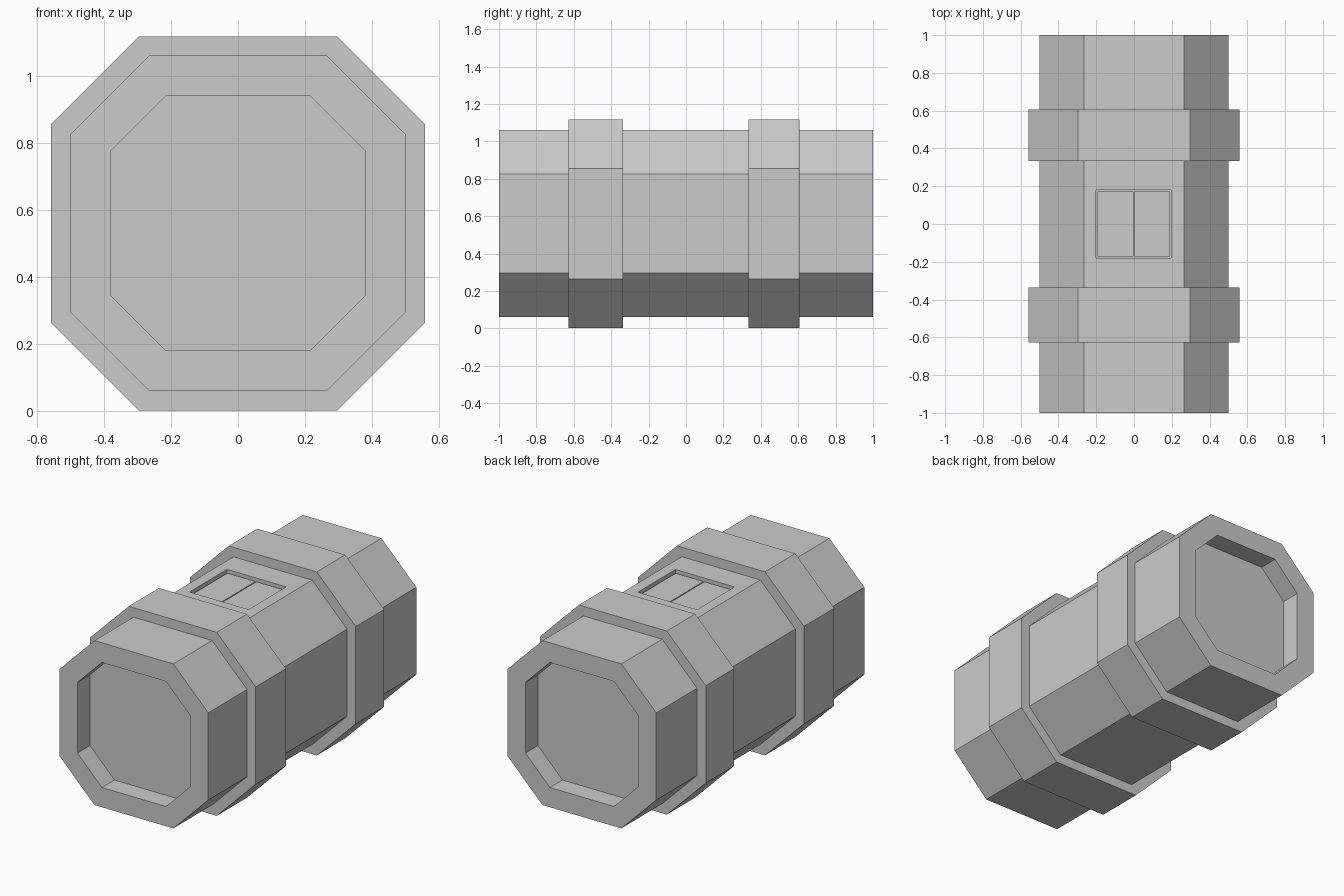
import bpy, bmesh

if "Cube" in bpy.data.objects:
    bpy.data.objects.remove(bpy.data.objects["Cube"])

CZ = 0.56  # height of the central axis


def octagon(half, corner, y):
    """Chamfered-square section: half width and half length of each flat side."""
    pts = [(half, -corner), (half, corner), (corner, half), (-corner, half),
           (-half, corner), (-half, -corner), (-corner, -half), (corner, -half)]
    return [(x, y, CZ + z) for x, z in pts]


def finish(name, bm):
    bmesh.ops.recalc_face_normals(bm, faces=bm.faces)
    mesh = bpy.data.meshes.new(name)
    bm.to_mesh(mesh)
    bm.free()
    obj = bpy.data.objects.new(name, mesh)
    bpy.context.collection.objects.link(obj)
    return obj


def loft(name, sections):
    bm = bmesh.new()
    rings = [[bm.verts.new(p) for p in octagon(*s)] for s in sections]
    for a, b in zip(rings, rings[1:]):
        for i in range(8):
            j = (i + 1) % 8
            bm.faces.new((a[i], a[j], b[j], b[i]))
    bm.faces.new(rings[0])
    bm.faces.new(rings[-1])
    return finish(name, bm)


def box(name, x0, x1, y0, y1, z0, z1):
    bm = bmesh.new()
    bmesh.ops.create_cube(bm, size=1)
    for v in bm.verts:
        v.co = (x1 if v.co.x > 0 else x0,
                y1 if v.co.y > 0 else y0,
                z1 if v.co.z > 0 else z0)
    return finish(name, bm)


# Container hull: recessed ends, octagonal tube and two raised collars
BODY, COLLAR, RECESS = (0.5, 0.265), (0.558, 0.296), (0.38, 0.215)
sections = [(*RECESS, -0.88), (*RECESS, -1.0), (*BODY, -1.0)]
for y0, y1 in ((-0.627, -0.336), (0.334, 0.607)):
    sections += [(*BODY, y0), (*COLLAR, y0), (*COLLAR, y1), (*BODY, y1)]
sections += [(*BODY, 1.0), (*RECESS, 1.0), (*RECESS, 0.88)]
hull = loft("container_hull", sections)

# Shallow hatch well in the top
cutter = box("hatch_cutter", -0.2, 0.197, -0.18, 0.18, 1.03, 1.2)
cutter.hide_render = True
cutter.hide_viewport = True
cut = hull.modifiers.new("hatch_well", 'BOOLEAN')
cut.operation = 'DIFFERENCE'
cut.solver = 'EXACT'
cut.object = cutter

# Two hatch doors with a thin seam between them
for name, x0, x1 in (("hatch_door_left", -0.192, -0.003),
                     ("hatch_door_right", 0.003, 0.19)):
    box(name, x0, x1, -0.172, 0.172, 1.028, 1.042)
